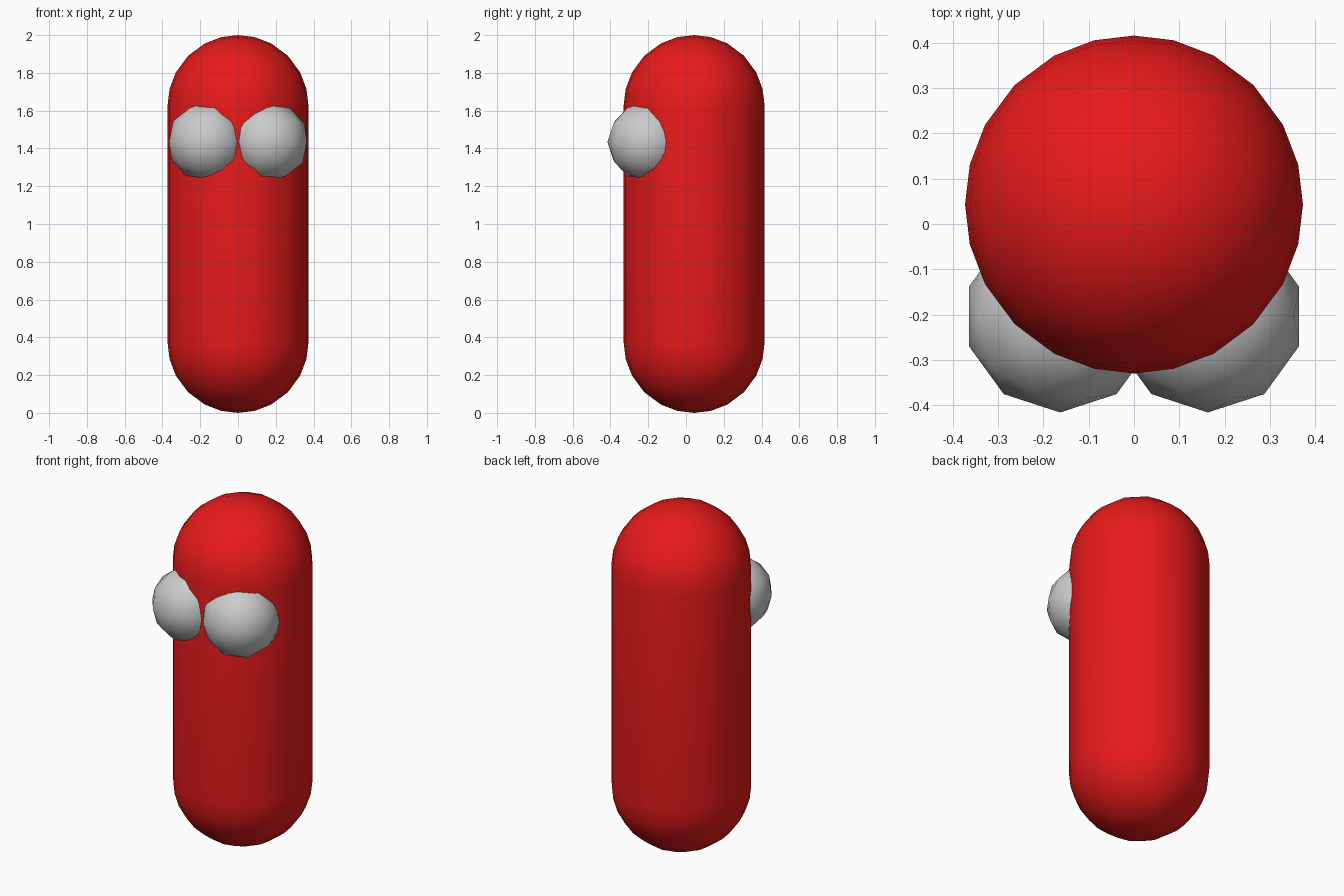
import bpy, bmesh
from math import sqrt
from mathutils import Matrix

if "Cube" in bpy.data.objects:
    bpy.data.objects.remove(bpy.data.objects["Cube"])

R, CY, HALF = 0.373, 0.043, 1.0      # body radius, y centre, half height


def finish(name, bm, location):
    bmesh.ops.recalc_face_normals(bm, faces=bm.faces)
    me = bpy.data.meshes.new(name)
    bm.to_mesh(me)
    bm.free()
    me.shade_smooth()
    ob = bpy.data.objects.new(name, me)
    ob.location = location
    bpy.context.collection.objects.link(ob)
    return ob


# Body: rounded cube hemisphere, extruded to the middle and mirrored
bm = bmesh.new()
bmesh.ops.create_cube(bm, size=2)
bmesh.ops.subdivide_edges(bm, edges=bm.edges[:], cuts=5, use_grid_fill=True)
for v in bm.verts:
    x, y, z = v.co
    a, b, c = x * x, y * y, z * z
    v.co = (x * sqrt(1 - b / 2 - c / 2 + b * c / 3) * R,
            y * sqrt(1 - a / 2 - c / 2 + a * c / 3) * R,
            z * sqrt(1 - a / 2 - b / 2 + a * b / 3) * R)
bmesh.ops.delete(bm, geom=[v for v in bm.verts if v.co.z < -1e-4], context='VERTS')
bmesh.ops.translate(bm, verts=bm.verts[:], vec=(0, 0, HALF - R))
rim = [e for e in bm.edges if e.is_boundary]
out = bmesh.ops.extrude_edge_only(bm, edges=rim)
for g in out["geom"]:
    if isinstance(g, bmesh.types.BMVert):
        g.co.z = 0
bmesh.ops.mirror(bm, geom=bm.verts[:] + bm.edges[:] + bm.faces[:],
                 matrix=Matrix.Identity(4), axis='Z', merge_dist=1e-4)
body = finish("body", bm, (0, CY, HALF))
red = bpy.data.materials.new("red")
red.diffuse_color = (0.8, 0.01, 0.01, 1)
red.use_nodes = True
red.node_tree.nodes["Principled BSDF"].inputs["Base Color"].default_value = red.diffuse_color
body.data.materials.append(red)

# Eyes: low-poly balls sunk into the body
for name, x in (("left_eye", -0.163), ("right_eye", 0.163)):
    bm = bmesh.new()
    bmesh.ops.create_icosphere(bm, subdivisions=2, radius=0.212)
    finish(name, bm, (x, -0.204, 1.435))
